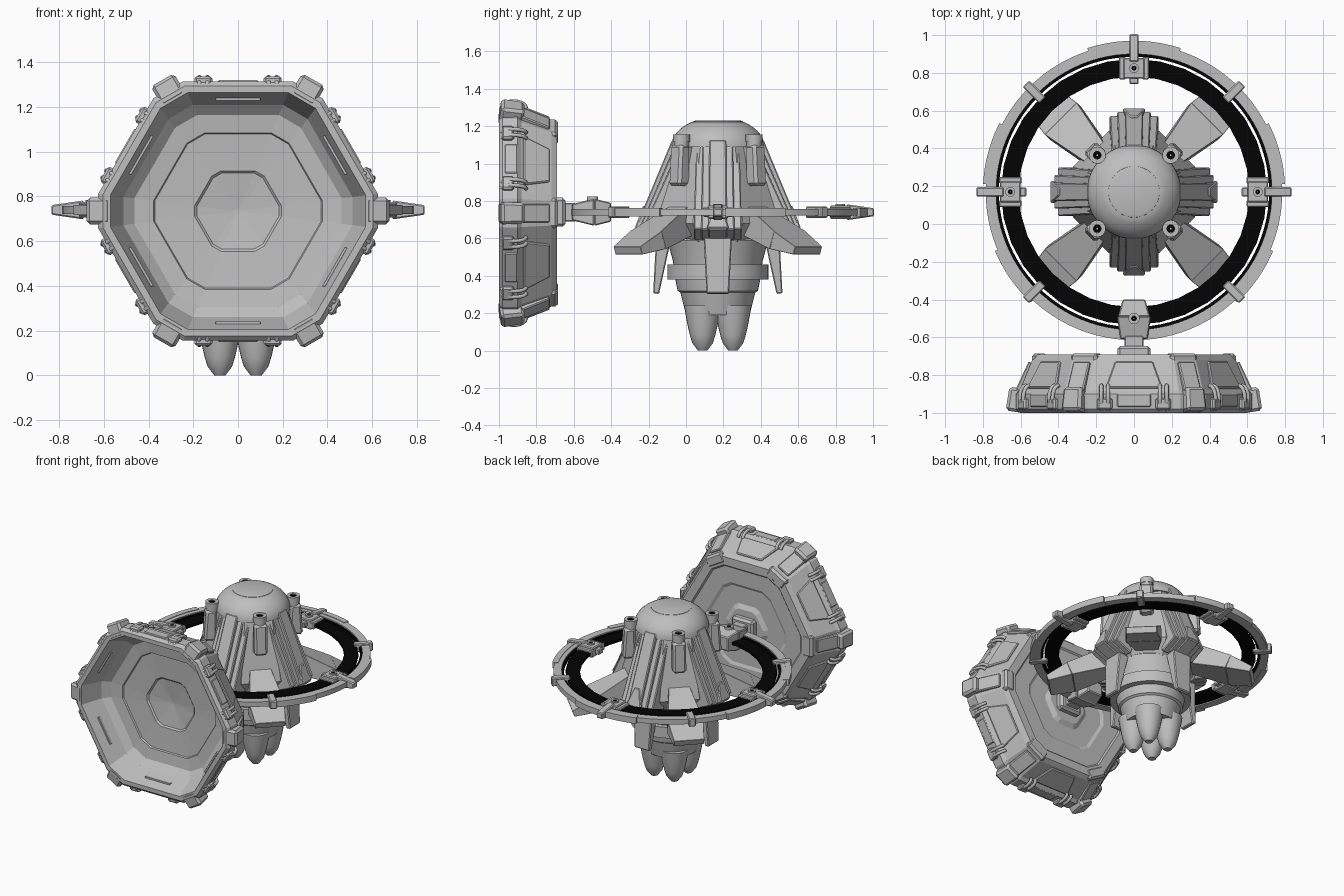
import bpy, bmesh
from math import radians, sin, cos, sqrt, pi
from mathutils import Matrix, Vector

cube = bpy.data.objects.get("Cube")
if cube:
    bpy.data.objects.remove(cube, do_unlink=True)


def material(name, value):
    mat = bpy.data.materials.new(name)
    mat.use_nodes = True
    colour = (value, value, value, 1)
    mat.diffuse_color = colour
    node = next(n for n in mat.node_tree.nodes if n.type == 'BSDF_PRINCIPLED')
    node.inputs["Base Color"].default_value = colour
    return mat


GREY = material("hull grey", .52)
BLACK = material("matte black", .001)


def link(name, data, mat):
    data.materials.append(mat)
    ob = bpy.data.objects.new(name, data)
    bpy.context.scene.collection.objects.link(ob)
    return ob


def loft(name, loops, mat=GREY, ring=False, closed=True, smooth=True):
    """Skin loops of points; ring joins last to first, closed joins each loop's ends."""
    bm = bmesh.new()
    rows = [[bm.verts.new(point) for point in loop] for loop in loops]
    count = len(rows[0])
    pairs = list(zip(rows, rows[1:]))
    if ring:
        pairs.append((rows[-1], rows[0]))
    else:
        bm.faces.new(rows[0])
        bm.faces.new(rows[-1])
    for low, high in pairs:
        for i in range(count if closed else count - 1):
            j = (i + 1) % count
            bm.faces.new((low[i], low[j], high[j], high[i]))
    if not closed:
        bm.faces.new([row[0] for row in rows])
        bm.faces.new([row[-1] for row in rows])
    bmesh.ops.recalc_face_normals(bm, faces=bm.faces)
    mesh = bpy.data.meshes.new(name)
    bm.to_mesh(mesh)
    bm.free()
    if smooth:
        mesh.polygons.foreach_set("use_smooth", [True] * len(mesh.polygons))
        mesh.set_sharp_from_angle(angle=radians(35))
    return link(name, mesh, mat)


def lathe(name, frame, profile, sides=48, mat=GREY, ring=False, sweep=360):
    """Turn (radius, height) points around the frame's axis, centred on its x axis."""
    full = sweep == 360
    turns = [radians(sweep) * (i / sides - .5) for i in range(sides if full else sides + 1)]
    return loft(name, [[frame @ Vector((r * cos(t), r * sin(t), z)) for t in turns]
                       for r, z in profile], mat, ring, full)


def band(name, frame, inner, outer, bottom, top, **options):
    return lathe(name, frame, [(inner, bottom), (outer, bottom), (outer, top), (inner, top)],
                 ring=True, **options)


def beam(name, frame, start, end, thick, width, slim=1, taper=1, shift=0, bevel=.006):
    """Slab between two (radius, height) points; width is half, slim and taper shape the end."""
    a, b = Vector(start), Vector(end)
    along = (b - a).normalized()
    side = Vector((-along.y, along.x)) * thick / 2
    loops = []
    for centre, half, w in ((a, side, width), (b, side * slim, width * taper)):
        corners = ((centre - half, -w), (centre + half, -w), (centre + half, w), (centre - half, w))
        loops.append([frame @ Vector((p.x, shift + v, p.y)) for p, v in corners])
    ob = loft(name, loops, smooth=False)
    mod = ob.modifiers.new("soft edges", 'BEVEL')
    mod.width = bevel
    mod.segments = 1


def spin(degrees):
    return Matrix.Rotation(radians(degrees), 4, 'Z')


def out(frame, distance):
    return frame @ Matrix.Translation((distance, 0, 0))


def bolt(name, frame, distance, height, radius):
    spot = out(frame, distance)
    band(name, spot, radius / 2, radius, height - .04, height, sides=16)
    band(name + "_screw", spot, radius / 9, radius / 2, height - .04, height - .005,
         sides=12, mat=BLACK)


HUB = Matrix.Translation((0, .17, 0))
DISH = Matrix.Translation((0, 0, .735)) @ Matrix.Rotation(pi / 2, 4, 'X')
RING = .74  # height of the big ring

# Central body: domed top, cone and lower drum
dome = [radians(8 * i) for i in range(8)]
lathe("dome", HUB, [(.25 * cos(t), 1.09 + .16 * sin(t)) for t in dome])
lathe("dome_lid", HUB, [(.14, 1.2), (.135, 1.225), (.12, 1.23)])
lathe("body_cone", HUB @ spin(22.5), [(.24, 1.1), (.35, .68), (.26, .57)], sides=8)
lathe("lower_drum", HUB, [(.2, .66), (.27, .59), (.24, .48), (.225, .37), (.215, .32),
                          (.2, .31), (.17, .19)])
band("drum_collar", HUB, .2, .27, .38, .46)

for quarter in range(4):
    # Ribbed panel and hanging leg on each side
    f = HUB @ spin(90 * quarter)
    for step, width in enumerate((.05, .09, .13)):
        inset = .02 * step
        beam("panel_rib", f, (.18 - inset, 1.1 - inset), (.38 - inset, .62), .14, width * .9,
             taper=1.1)
    beam("panel_foot", f, (.385, .77), (.43, .65), .03, .02, taper=3)
    beam("lower_leg", f, (.29, .6), (.33, .305), .08, .075, slim=.4, taper=.8)

    # Fin, pod and nozzle on each diagonal
    f = f @ spin(45)
    beam("fin_root", f, (.21, .72), (.53, .59), .17, .06, slim=.6, taper=2, bevel=.002)
    beam("fin_tip", f, (.53, .59), (.68, .535), .1, .12, slim=.45, taper=.85, bevel=.002)
    beam("pod_bracket", f, (.24, .92), (.24, 1.1), .08, .03)
    beam("pod_case", f, (.29, .88), (.285, 1.1), .09, .045, slim=.8, bevel=.015)
    band("pod_neck", out(f, .275), .01, .04, 1.05, 1.12, sides=16)
    bolt("pod_cap", f, .275, 1.155, .045)
    heights = [.04 * i for i in range(7)]
    lathe("nozzle", out(f, .115), [(.025 + .15 * sqrt(z), z) for z in heights], sides=24)
    beam("ring_peg", f, (.685, RING), (.81, RING), .06, .024)

# Big ring: grey rail, black inner bands, armour arcs
band("ring_rail", HUB, .73, .785, .722, .758, sides=96)
band("ring_seal", HUB, .715, .73, .73, .75, sides=96, mat=BLACK)
band("ring_band", HUB, .61, .704, .73, .75, sides=32, mat=BLACK)
for middle, sweep in ((90, 36), (15, 24), (165, 24), (215, 24), (325, 24)):
    band("ring_armour", HUB @ spin(middle), .76, .8, .718, .762, sides=12, sweep=sweep)

# Ring clamps on three sides
for quarter in range(3):
    f = HUB @ spin(90 * quarter)
    beam("clamp_box", f, (.6, RING), (.71, RING), .07, .055)
    for side in (-1, 1):
        beam("clamp_jaw", f, (.595, RING), (.715, RING), .05, .018, shift=side * .062)
    beam("clamp_tab", f, (.57, RING), (.62, RING), .04, .024)
    beam("clamp_arm", f, (.69, RING), (.835, RING), .085, .025, slim=.5)
    bolt("clamp_bolt", f, .655, .785, .026)

# Front joint holding the dish
f = HUB @ spin(-90)
beam("joint_case", f, (.57, RING), (.66, RING), .1, .06, slim=1.45, taper=1.4)
beam("joint_back", f, (.66, RING), (.78, RING), .145, .09, slim=.6, taper=.8)
beam("joint_neck", f, (.76, RING), (.88, RING), .1, .05)
beam("joint_collar", f, (.815, RING), (.885, RING), .155, .088, bevel=.015)
bolt("joint_bolt", f, .67, .825, .03)


# Dish: hexagon with clipped corners, skinned from hub over the rim to the inside
def clipped_hexagon(apothem, depth):
    corner = apothem * 1.078
    half = (apothem - corner * cos(pi / 6)) * 2
    return [DISH @ spin(60 * k) @ Vector((corner, v, depth))
            for k in range(6) for v in (-half, half)]


BACK = [(.13, .69), (.16, .71), (.28, .71), (.3, .7), (.41, .7), (.42, .69), (.48, .69), (.5, .72)]
RIM = [(.56, .88), (.58, .9), (.58, .98), (.56, 1), (.53, 1)]
INSIDE = [(.475, .85), (.43, .81), (.35, .8), (.345, .79), (.18, .78), (.17, .77), (.01, .75)]
loft("dish", [clipped_hexagon(a, z) for a, z in BACK + RIM + INSIDE], smooth=False)

for k in range(6):
    # Corner brackets, straps and back caps
    f = DISH @ spin(60 * k)
    beam("corner_bracket", f, (.605, .87), (.625, .995), .11, .055, taper=1.1, bevel=.015)
    beam("corner_strap", f, (.53, .74), (.6, .89), .06, .05)
    beam("corner_cap", f, (.46, .715), (.54, .715), .06, .08, bevel=.015)

    # Edge plates and paired cable loops
    f = f @ spin(30)
    beam("edge_plate", f, (.505, .73), (.56, .87), .02, .1, taper=1.5)
    beam("rim_plate", f, (.575, .9), (.575, .97), .02, .09)
    beam("inner_strip", f, (.5, .915), (.5, .935), .012, .1, bevel=.001)
    for side in (-.155, .155):
        beam("cable_base", f, (.58, .92), (.58, .985), .045, .04, shift=side, bevel=.01)
        for offset in (-.018, .018):
            curve = bpy.data.curves.new("cable_loop", 'CURVE')
            curve.dimensions = '3D'
            curve.bevel_depth = .011
            curve.bevel_resolution = 2
            spline = curve.splines.new('POLY')
            spline.points.add(8)
            for i, point in enumerate(spline.points):
                t = pi * i / 8
                spot = Vector((.56 + .038 * sin(t), side + offset, .92 + .065 * cos(t)))
                point.co = (f @ spot).to_4d()
            link("cable_loop", curve, GREY)
